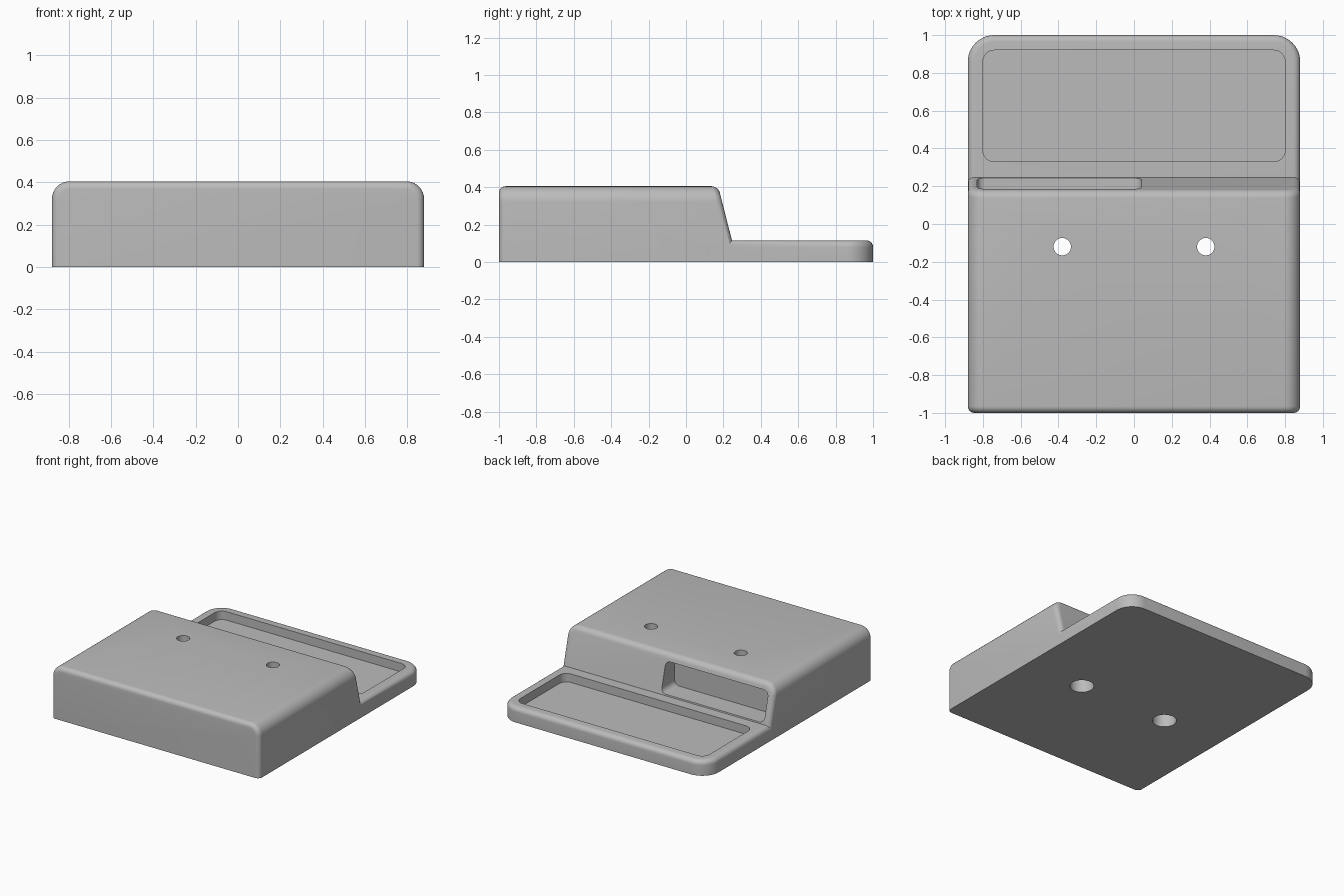
import bpy, bmesh, math
from mathutils import Matrix, Vector

cube = bpy.data.objects.get("Cube")
if cube:
    bpy.data.objects.remove(cube, do_unlink=True)

W = 0.88            # half width
TOP = 0.405         # block height
TRAY_TOP = 0.115    # slab height

grey = bpy.data.materials.new("grey plastic")
grey.use_nodes = True
colour = (0.5, 0.5, 0.5, 1)
grey.diffuse_color = colour
grey.node_tree.nodes["Principled BSDF"].inputs["Base Color"].default_value = colour


def finish(name, bm):
    bmesh.ops.recalc_face_normals(bm, faces=bm.faces)
    mesh = bpy.data.meshes.new(name)
    bm.to_mesh(mesh)
    bm.free()
    mesh.materials.append(grey)
    obj = bpy.data.objects.new(name, mesh)
    bpy.context.collection.objects.link(obj)
    return obj


def box(x0, x1, y0, y1, z0, z1):
    bm = bmesh.new()
    size = Matrix.Diagonal((x1 - x0, y1 - y0, z1 - z0, 1))
    centre = Matrix.Translation(((x0 + x1) / 2, (y0 + y1) / 2, (z0 + z1) / 2))
    bmesh.ops.create_cube(bm, size=1, matrix=centre @ size)
    return bm


def round_edges(bm, test, width, segments=6):
    """Round every edge whose two end points pass the test."""
    edges = [e for e in bm.edges if test(e.verts[0].co, e.verts[1].co)]
    bmesh.ops.bevel(bm, geom=edges, offset=width, segments=segments,
                    profile=0.5, affect='EDGES', clamp_overlap=True)


def along(axis):
    """Test for edges that run along one axis."""
    return lambda a, b: abs((a - b).normalized()[axis]) > 0.99


def combine(target, other, operation):
    mod = target.modifiers.new(operation.lower(), 'BOOLEAN')
    mod.operation, mod.object, mod.solver = operation, other, 'EXACT'
    with bpy.context.temp_override(object=target, active_object=target):
        bpy.ops.object.modifier_apply(modifier=mod.name)
    bpy.data.objects.remove(other, do_unlink=True)


# Main block: side profile with a sloping back, extruded across the width
bm = bmesh.new()
profile = [(-1, 0), (0.275, 0), (0.172, TOP), (-1, TOP)]
face = bm.faces.new([bm.verts.new((-W, y, z)) for y, z in profile])
out = bmesh.ops.extrude_face_region(bm, geom=[face])
bmesh.ops.translate(bm, vec=(2 * W, 0, 0),
                    verts=[v for v in out["geom"] if isinstance(v, bmesh.types.BMVert)])
bmesh.ops.recalc_face_normals(bm, faces=bm.faces)
# Large rounding on the long top edges
round_edges(bm, lambda a, b: min(a.z, b.z) > TOP - 0.01 and abs(a.x - b.x) < 0.01, 0.085, 8)


def on_front(p):
    return p.y < -0.999


def on_slope(p):
    return abs(p.y - (0.275 - 0.103 * p.z / TOP)) < 0.002


# Small rounding around the front face and the slope, except along the base
round_edges(bm, lambda a, b: max(a.z, b.z) > 0.01 and
            ((on_front(a) and on_front(b)) or (on_slope(a) and on_slope(b))), 0.035)
body = finish("charging_stand_body", bm)

# Slot pocket in the slope
bm = box(-0.83, 0.04, 0.08, 0.4, 0.125, 0.35)
round_edges(bm, along(1), 0.04)
combine(body, finish("slot_cutter", bm), 'DIFFERENCE')

# Screw holes, wider from below
for x in (-0.38, 0.38):
    for radius, z0, z1 in ((0.046, -0.1, 0.6), (0.085, -0.1, 0.2)):
        bm = bmesh.new()
        bmesh.ops.create_cone(bm, cap_ends=True, segments=40, radius1=radius,
                              radius2=radius, depth=z1 - z0,
                              matrix=Matrix.Translation((x, -0.12, (z0 + z1) / 2)))
        combine(body, finish("hole_cutter", bm), 'DIFFERENCE')

# Low slab behind, with rounded back corners and a soft top edge
bm = box(-W, W, 0.12, 1, 0, TRAY_TOP)
round_edges(bm, lambda a, b: along(2)(a, b) and a.y > 0.9, 0.14, 10)
round_edges(bm, lambda a, b: min(a.z, b.z) > TRAY_TOP - 0.001 and max(a.y, b.y) > 0.2, 0.035)
slab = finish("tray_slab", bm)

# Shallow tray recess
bm = box(-0.8, 0.8, 0.33, 0.92, 0.05, 0.3)
round_edges(bm, along(2), 0.06)
combine(slab, finish("tray_cutter", bm), 'DIFFERENCE')
combine(body, slab, 'UNION')

# Smooth shading with sharp edges kept
bpy.ops.object.select_all(action='DESELECT')
body.select_set(True)
bpy.context.view_layer.objects.active = body
bpy.ops.object.shade_smooth_by_angle(angle=math.radians(30))
